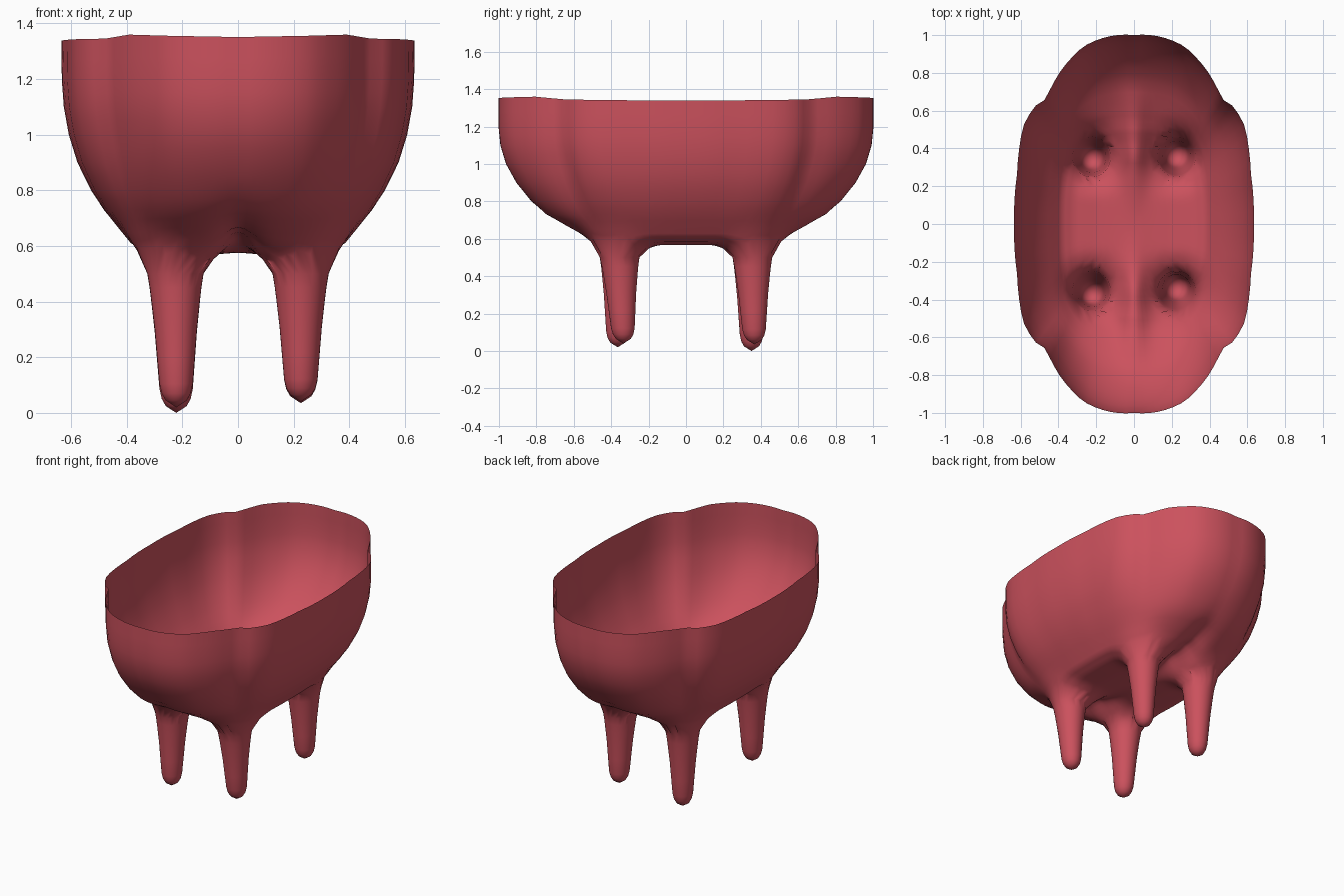
import bpy, bmesh, math

if "Cube" in bpy.data.objects:
    bpy.data.objects.remove(bpy.data.objects["Cube"])

SEG = 96                                  # points around the bag
TEAT_X, TEAT_Y, HOLE = 0.225, 0.355, 0.118


def lerp(a, b, t):
    return a + (b - a) * t


def lookup(table, x, col):
    """Straight interpolation in a table sorted by its first column."""
    for p, q in zip(table, table[1:]):
        if x <= q[0]:
            return lerp(p[col], q[col], (x - p[0]) / (q[0] - p[0]))
    return table[-1][col]


# Rim: angle from the side, relative radius, height
RIM = [(0, 1.0, 1.338), (15, 1.01, 1.34), (29, 1.06, 1.343), (36.6, 1.04, 1.344),
       (41.7, 0.99, 1.346), (52.8, 1.015, 1.36), (65.7, 1.03, 1.356), (90, 1.0, 1.351)]

# Bag levels: height, half width, half length, squareness, subdivisions
LEVELS = [(1.35, 0.635, 1.0, 0, 2), (1.2, 0.633, 1.0, 0, 2), (1.1, 0.626, 0.99, 0, 2),
          (1.0, 0.608, 0.96, 0, 2), (0.9, 0.577, 0.905, 0.1, 2), (0.8, 0.528, 0.825, 0.3, 2),
          (0.73, 0.482, 0.75, 0.5, 2), (0.665, 0.43, 0.64, 0.8, 3), (0.61, 0.385, 0.54, 1, 3),
          (0.583, 0.32, 0.45, 1, 5), (0.568, 0.2, 0.29, 1, 6), (0.568, 0.02, 0.03, 1, 1)]


def bag_point(level, a):
    z, ax, ay, w = level
    c, s = math.cos(a), math.sin(a)
    quad = math.degrees(math.atan2(abs(s), abs(c)))
    square = (abs(c) ** 3 + abs(s) ** 3) ** (-1 / 3)
    r = lerp(lookup(RIM, quad, 1), square, w)
    x, y = ax * r * c, ay * r * s
    if z > 1.1:                           # wavy rim
        z += (lookup(RIM, quad, 2) - 1.35) * (z - 1.1) / 0.25
    if z < 0.8:
        # swelling around each teat and a furrow along the middle
        d = math.hypot(abs(x) - TEAT_X, abs(y) - TEAT_Y)
        z -= 0.058 * math.exp(-(d / 0.16) ** 4)
        rise = min(1, abs(y) / 0.35) ** 2 * max(0, min(1, (0.75 - abs(y)) / 0.25))
        z += math.exp(-(x / 0.07) ** 2) * (0.007 + 0.06 * rise)
    return x, y, z


bm = bmesh.new()

# Bag: open bowl lofted from the rim to the underside
levels = []
for p, q in zip(LEVELS, LEVELS[1:]):
    levels += [[lerp(p[i], q[i], k / p[4]) for i in range(4)] for k in range(p[4])]
levels.append(LEVELS[-1][:4])
rings = [[bm.verts.new(bag_point(lv, 2 * math.pi * i / SEG)) for i in range(SEG)]
         for lv in levels]
for up, low in zip(rings, rings[1:]):
    for i in range(SEG):
        j = (i + 1) % SEG
        bm.faces.new((up[j], up[i], low[i], low[j]))
bm.faces.new(rings[-1][::-1])

# Teats: height, radius
PROFILE = [(0.50, 0.101), (0.45, 0.093), (0.40, 0.087), (0.30, 0.076), (0.20, 0.068),
           (0.10, 0.060), (0.065, 0.052), (0.04, 0.038)]


def add_teat(cx, cy, tip_x, tip_y, tip_z):
    """Open the bag at a teat and pull the opening down into a hollow tube."""
    inside = [v for v in bm.verts if math.hypot(v.co.x - cx, v.co.y - cy) < HOLE]
    bmesh.ops.delete(bm, geom=inside, context='VERTS')
    edges = [e for e in bm.edges if e.is_boundary and all(
        math.hypot(v.co.x - cx, v.co.y - cy) < 0.2 for v in e.verts)]
    # walk around the opening
    start = edges[0].verts[0]
    loop, left = [start], set(edges)
    while left:
        e = next((e for e in left if loop[-1] in e.verts), None)
        if e is None:
            break
        left.remove(e)
        loop.append(e.other_vert(loop[-1]))
    if loop[-1] is start:
        loop.pop()
    ang = [math.atan2(v.co.y - cy, v.co.x - cx) for v in loop]
    turn = sum(math.remainder(b - a, 2 * math.pi) for a, b in zip(ang, ang[1:]))
    step = math.copysign(2 * math.pi / len(loop), turn)
    base = ang[0] + sum(math.remainder(a - ang[0] - step * i, 2 * math.pi)
                        for i, a in enumerate(ang)) / len(loop)
    prev, n = loop, len(loop)
    for z, r in PROFILE:
        t = (0.5 - z) / 0.46
        x0, y0 = lerp(cx, tip_x, t), lerp(cy, tip_y, t)
        zz = 0.5 - t * (0.475 - tip_z)
        ring = [bm.verts.new((x0 + r * math.cos(base + step * i),
                              y0 + r * 1.05 * math.sin(base + step * i), zz))
                for i in range(n)]
        for i in range(n):
            j = (i + 1) % n
            bm.faces.new((prev[i], prev[j], ring[j], ring[i]))
        prev = ring
    tip = bm.verts.new((tip_x, tip_y, tip_z))
    for i in range(n):
        bm.faces.new((prev[i], prev[(i + 1) % n], tip))


add_teat(-TEAT_X, -TEAT_Y, -0.222, -0.365, 0.02)
add_teat(TEAT_X, -TEAT_Y, 0.226, -0.335, 0.04)
add_teat(-TEAT_X, TEAT_Y, -0.222, 0.35, 0.0)
add_teat(TEAT_X, TEAT_Y, 0.226, 0.365, 0.035)

bmesh.ops.recalc_face_normals(bm, faces=bm.faces)
# make the outside the front of the faces
bm.faces.ensure_lookup_table()
outer = max(bm.faces, key=lambda f: f.calc_center_median().x)
if outer.normal.x < 0:
    bmesh.ops.reverse_faces(bm, faces=bm.faces)

mesh = bpy.data.meshes.new("udder")
bm.to_mesh(mesh)
bm.free()
udder = bpy.data.objects.new("udder", mesh)
bpy.context.collection.objects.link(udder)

skin = bpy.data.materials.new("rose skin")
skin.diffuse_color = (0.6, 0.083, 0.11, 1)
skin.use_nodes = True
skin.node_tree.nodes["Principled BSDF"].inputs["Base Color"].default_value = skin.diffuse_color
mesh.materials.append(skin)

bpy.context.view_layer.objects.active = udder
udder.select_set(True)
bpy.ops.object.shade_smooth_by_angle(angle=math.radians(60))
